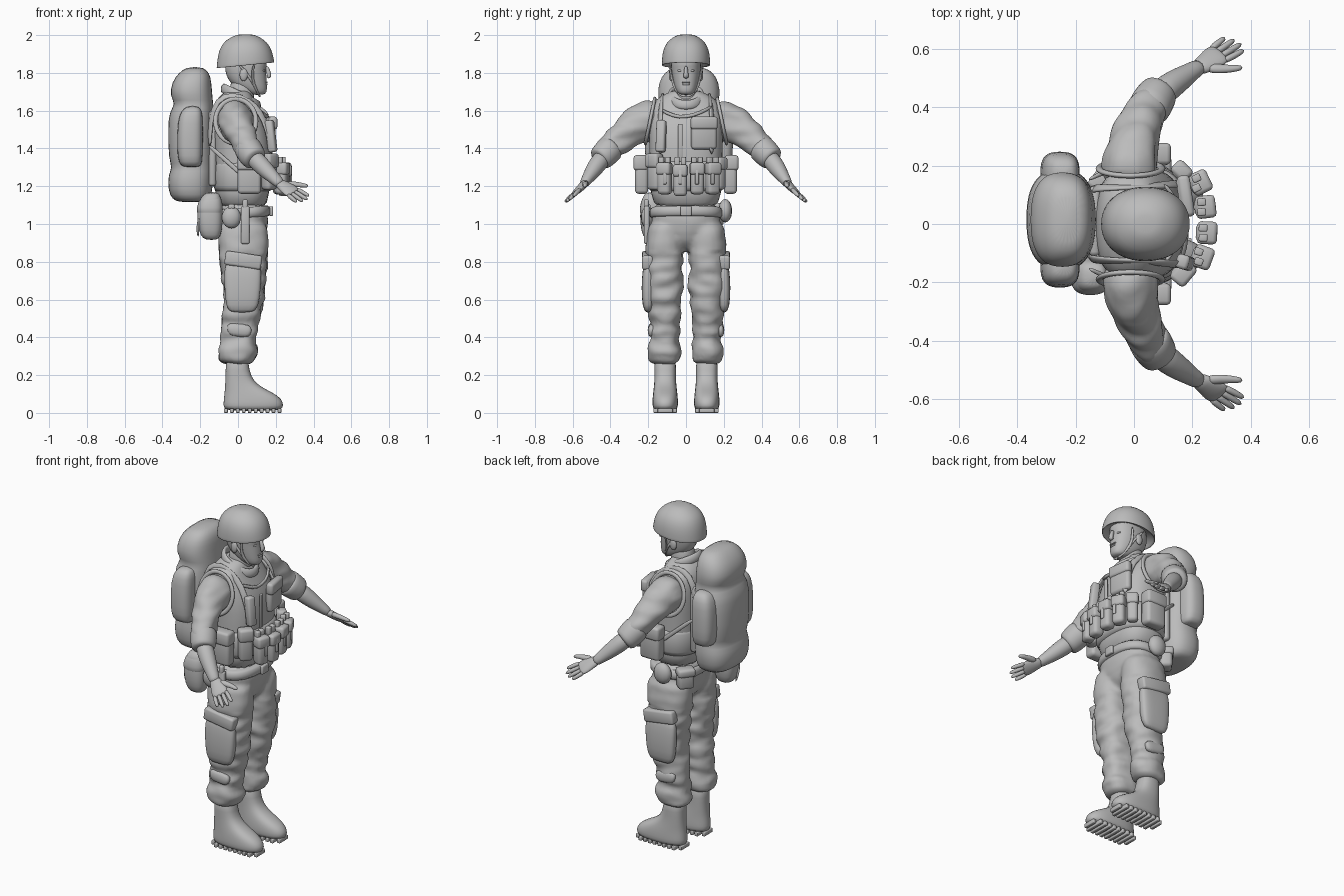
import bpy, bmesh, math
from mathutils import Vector, Matrix, noise

grey = bpy.data.materials.new("plain_grey")
grey.diffuse_color = (0.5, 0.5, 0.5, 1)


def finish(name, bm, angle=50, sub=0):
    bmesh.ops.recalc_face_normals(bm, faces=bm.faces)
    me = bpy.data.meshes.new(name)
    bm.to_mesh(me)
    bm.free()
    me.materials.append(grey)
    me.shade_smooth()
    if not sub:
        me.set_sharp_from_angle(angle=math.radians(angle))
    ob = bpy.data.objects.new(name, me)
    bpy.context.collection.objects.link(ob)
    if sub:
        m = ob.modifiers.new("smooth", 'SUBSURF')
        m.levels = m.render_levels = sub
    return ob


def skin(name, rings, closed=False, sub=1):
    """Bridge a list of vertex rings into one surface."""
    bm = bmesh.new()
    vs = [[bm.verts.new(p) for p in r] for r in rings]
    n = len(vs[0])
    for i in range(len(vs) if closed else len(vs) - 1):
        a, b = vs[i], vs[(i + 1) % len(vs)]
        for j in range(n):
            k = (j + 1) % n
            bm.faces.new((a[j], a[k], b[k], b[j]))
    if not closed:
        bm.faces.new(vs[0])
        bm.faces.new(vs[-1])
    return finish(name, bm, sub=sub)


def oval(n, p):
    for i in range(n):
        a = 2 * math.pi * i / n
        c, s = math.cos(a), math.sin(a)
        yield math.copysign(abs(c) ** (2 / p), c), math.copysign(abs(s) ** (2 / p), s)


def stack(name, rows, p=2.3, n=18, cy=0.0):
    """Horizontal sections: (z, x_back, x_front, half_width[, tilt])."""
    rings = []
    for z, x0, x1, ry, *t in rows:
        cx, rx, k = (x0 + x1) / 2, (x1 - x0) / 2, (t[0] if t else 0)
        rings.append([(cx + u * rx, cy + v * ry, z + k * u * rx) for u, v in oval(n, p)])
    return skin(name, rings)


def path(name, pts, ref=None, n=12, closed=False, sub=1, p=2):
    """Sweep (x, y, z, side_radius, normal_radius); no ref means outward from the body."""
    P = [Vector(q[:3]) for q in pts]
    m, rings = len(P), []
    for i, q in enumerate(pts):
        a = P[(i - 1) % m] if closed or i else P[0]
        b = P[(i + 1) % m] if closed or i < m - 1 else P[-1]
        t = (b - a).normalized()
        r = Vector(ref) if ref else Vector((P[i].x - 0.02, P[i].y, 0.02))
        side = t.cross(r).normalized()
        nor = side.cross(t)
        rings.append([P[i] + side * u * q[3] + nor * v * q[4] for u, v in oval(n, p)])
    return skin(name, rings, closed, sub)


def strap(name, pts, w=0.015, t=0.006, ref=None, closed=False):
    return path(name, [(*q, w, t) for q in pts], ref, n=8, closed=closed, p=4)


def box(name, loc, size, yaw=0, bevel=0.012, pitch=0):
    bm = bmesh.new()
    bmesh.ops.create_cube(bm, size=1)
    bmesh.ops.scale(bm, vec=size, verts=bm.verts)
    bmesh.ops.bevel(bm, geom=bm.edges[:], offset=min(bevel, min(size) * 0.4),
                    segments=2, profile=0.5, affect='EDGES')
    M = Matrix.Translation(loc) @ Matrix.Rotation(yaw, 4, 'Z') @ Matrix.Rotation(pitch, 4, 'Y')
    bmesh.ops.transform(bm, matrix=M, verts=bm.verts)
    return finish(name, bm)


def pouch(name, loc, size, yaw=0):
    """Bag whose local x points outward, with a closing flap."""
    d, w, h = size
    box(name, loc, size, yaw, 0.018)
    off = Vector((0.006 * math.cos(yaw), 0.006 * math.sin(yaw), h * 0.32))
    box(name + "_flap", Vector(loc) + off, (d + 0.004, w + 0.008, h * 0.4), yaw, 0.014)


def ball(name, loc, size):
    bm = bmesh.new()
    bmesh.ops.create_uvsphere(bm, u_segments=14, v_segments=9, radius=1)
    bmesh.ops.transform(bm, matrix=Matrix.Translation(loc) @ Matrix.Diagonal((*size, 1)), verts=bm.verts)
    return finish(name, bm, 180)


def baked(ob):
    return bpy.data.meshes.new_from_object(ob.evaluated_get(bpy.context.evaluated_depsgraph_get()))


def cloth(name, parts, amount, voxel=0.012):
    """Fuse parts into one garment and ruffle it with soft folds."""
    bm = bmesh.new()
    for ob in parts:
        bm.from_mesh(baked(ob))
        bpy.data.objects.remove(ob)
    ob = finish(name, bm, 180)
    r = ob.modifiers.new("fuse", 'REMESH')
    r.mode, r.voxel_size = 'VOXEL', voxel
    s = ob.modifiers.new("soften", 'SMOOTH')
    s.factor, s.iterations = 0.5, 5
    me = baked(ob)
    ob.modifiers.clear()
    for v in me.vertices:
        c = v.co
        v.co = c + v.normal * amount(c) * noise.noise(Vector((c.x * 9, c.y * 9, c.z * 19)))
    me.shade_smooth()
    ob.data = me


# Torso, hips and neck
stack("vest", [(1.07, -.10, .15, .165), (1.15, -.125, .165, .19), (1.3, -.125, .18, .195),
               (1.45, -.138, .178, .198), (1.54, -.14, .15, .2), (1.61, -.132, .11, .195),
               (1.66, -.115, .085, .165), (1.695, -.08, .07, .1), (1.71, -.05, .05, .06)], p=2.6)
trousers = [stack("trouser_seat", [(.855, -.02, .08, .04), (.89, -.075, .125, .09), (.95, -.104, .157, .17),
                                   (1.04, -.11, .165, .19), (1.13, -.105, .15, .178)], p=2.5)]
stack("neck", [(1.62, -.05, .09, .07), (1.7, -.045, .085, .06), (1.78, -.04, .08, .06)])
A = [2 * math.pi * i / 16 for i in range(16)]
path("collar", [(.015 + .095 * math.cos(a), .088 * math.sin(a), 1.675 - .045 * math.cos(a), .026, .014)
                for a in A], closed=True)

# Head
stack("head", [(1.683, .075, .135, .03), (1.695, .04, .152, .046), (1.72, -.01, .155, .06),
               (1.75, -.045, .153, .069), (1.79, -.065, .152, .076), (1.825, -.07, .148, .08),
               (1.845, -.07, .158, .08), (1.9, -.06, .145, .075), (1.94, -.03, .11, .05)])
path("nose", [(.15, 0, 1.838, .009, .01), (.16, 0, 1.805, .011, .013), (.168, 0, 1.782, .016, .014),
              (.155, 0, 1.773, .014, .008)], ref=(1, 0, 0), n=10)
box("upper_lip", (.147, 0, 1.751), (.02, .044, .008), 0, .004)
box("lower_lip", (.146, 0, 1.74), (.02, .036, .009), 0, .004)
stack("helmet", [(1.88, -.08, .155, .10), (1.84, -.107, .186, .12, .1), (1.838, -.115, .194, .129, .1),
                 (1.85, -.114, .192, .129, .1), (1.9, -.108, .185, .127, .03), (1.945, -.09, .168, .113),
                 (1.975, -.062, .14, .09), (1.997, -.02, .1, .055), (2.004, .005, .075, .03)], n=24, p=2.15)

for s, tag in ((1, "left"), (-1, "right")):
    ball("eye_" + tag, (.134, s * .031, 1.812), (.011, .014, .007))
    ball("ear_" + tag, (.03, s * .079, 1.79), (.022, .012, .034))
    for i, x in enumerate((.085, .0)):
        strap(f"chin_strap_{tag}_{i}", [(x, s * .087, 1.85), (.07, s * .077, 1.77), (.1, s * .056, 1.705),
                                        (.115, s * .02, 1.678), (.115, 0, 1.677)], .008, .005)

    # Sleeve, rolled cuff, forearm
    def arm(name, rows):
        return path(f"{name}_{tag}", [(x, s * y, z, a, b) for x, y, z, a, b in rows],
                    ref=(0, s * .6, .8), n=16)
    sleeve = arm("sleeve", [(-.02, .12, 1.57, .09, .09), (-.017, .19, 1.555, .1, .112), (-.008, .245, 1.53, .094, .107),
                            (.003, .29, 1.505, .084, .095), (.02, .34, 1.46, .077, .08),
                            (.042, .39, 1.415, .071, .071), (.063, .43, 1.378, .064, .064),
                            (.075, .452, 1.355, .052, .052)])
    cloth("sleeve_" + tag, [sleeve], lambda c: .012)
    arm("cuff", [(.044, .385, 1.413, .062, .062), (.049, .395, 1.405, .077, .077), (.072, .432, 1.367, .073, .073),
                 (.088, .456, 1.343, .068, .068), (.093, .462, 1.338, .05, .05)])
    arm("forearm", [(.066, .425, 1.37, .05, .05), (.118, .47, 1.315, .049, .049), (.163, .5, 1.27, .042, .041),
                    (.203, .527, 1.232, .032, .029), (.232, .545, 1.205, .03, .024)])
    # Hand: palm, four fingers and a thumb
    W, T = Vector((.225, .54, 1.21)), Vector((.73, .48, -.48)).normalized()
    S = T.cross(Vector((0, .6, .78))).normalized()
    def at(t, o, r, q):
        return (*(W + T * t + S * o), r, q)
    arm("palm", [at(-.02, 0, .028, .022), at(.02, .003, .037, .021), at(.055, .002, .046, .019),
                 at(.088, 0, .046, .015), at(.1, 0, .038, .01)])
    for i, (o, l) in enumerate(((.034, .08), (.012, .094), (-.011, .088), (-.033, .068))):
        arm(f"finger_{i}", [at(.08, o, .0125, .013), at(.09 + l * .5, o * 1.15, .0115, .012),
                            at(.09 + l, o * 1.25, .009, .009)])
    arm("thumb", [at(.015, .02, .02, .017), at(.05, .055, .017, .014), at(.082, .08, .013, .012),
                  at(.112, .098, .009, .009)])

    # Vest edging round the arm, and straps
    path("arm_hole_" + tag, [(-.012 + .11 * math.cos(a), s * (.19 - .025 * math.sin(a)),
                              1.545 + .12 * math.sin(a), .014, .01) for a in A],
         ref=(0, 1, 0), closed=True, n=8)
    strap("shoulder_strap_" + tag, [(-.15, s * .11, 1.4), (-.148, s * .12, 1.55), (-.115, s * .125, 1.66),
                                    (-.03, s * .125, 1.69), (.06, s * .13, 1.65), (.115, s * .135, 1.6),
                                    (.16, s * .138, 1.5), (.18, s * .135, 1.36)], .018, .008)
    strap("pack_side_strap_" + tag, [(-.16, s * .15, 1.42), (-.09, s * .185, 1.36), (0, s * .202, 1.28),
                                     (.07, s * .195, 1.22)], .012, .008)

    # Trouser leg with gathered hem, and cargo pocket
    trousers.append(stack("trouser_leg_" + tag, [
        (1.03, -.1, .155, .08), (.93, -.108, .163, .1), (.86, -.105, .162, .104), (.8, -.1, .158, .1),
        (.7, -.088, .145, .1), (.62, -.078, .142, .097), (.54, -.08, .125, .09), (.48, -.09, .118, .084),
        (.45, -.08, .1, .075), (.42, -.097, .112, .087), (.385, -.086, .09, .072), (.35, -.108, .107, .092),
        (.31, -.098, .108, .083), (.28, -.104, .1, .088), (.258, -.08, .07, .066)], cy=s * .113))
    stack("cargo_pocket_" + tag, [(.53, -.04, .08, .012), (.56, -.065, .11, .03), (.66, -.072, .122, .036),
                                  (.76, -.075, .125, .03), (.81, -.06, .11, .015)], p=3.2, cy=s * .201)
    box("cargo_flap_" + tag, (.028, s * .203, .808), (.195, .06, .075), 0, .012, .15)
    stack("knee_fold_" + tag, [(.4, -.05, .06, .015, -.1), (.44, -.06, .075, .025, -.1),
                               (.475, -.055, .07, .012, -.1)], p=3, cy=s * .182)

    # Boots with treaded soles
    stack("boot_" + tag, [(.008, -.075, .235, .062), (.04, -.08, .244, .069), (.075, -.077, .233, .068),
                          (.105, -.073, .19, .065), (.135, -.07, .127, .061), (.17, -.068, .083, .058),
                          (.22, -.066, .06, .057), (.3, -.066, .056, .06)], p=2.5, cy=s * .11)
    for i in range(10):
        box(f"tread_{tag}_{i}", (-.064 + i * .0315, s * .11, .012), (.02, .124 if 0 < i < 9 else .08, .024), 0, .004)

    # Side pouches on the waist rig and pack
    pouch("side_pouch_" + tag, (.06, s * .235, 1.26), (.07, .125, .2), s * math.pi / 2)
    stack("pack_side_pouch_" + tag, [(1.3, -.29, -.2, .04), (1.32, -.315, -.19, .07), (1.4, -.325, -.185, .078),
                                     (1.55, -.32, -.185, .075), (1.6, -.3, -.19, .06), (1.625, -.27, -.21, .03)],
          p=2.8, cy=.015 + s * .158)

cloth("trousers", trousers, lambda c: .016 if c.z < .85 else .005)

# Waist rig and belt
stack("waist_rig", [(1.17, -.12, .17, .19), (1.175, -.134, .186, .203), (1.33, -.135, .195, .206),
                    (1.335, -.12, .18, .19)], p=2.6)
stack("belt", [(1.03, -.1, .16, .18, .08), (1.032, -.12, .176, .198, .08), (1.085, -.12, .174, .196, .08),
               (1.09, -.1, .155, .18, .08)], p=2.5)
box("buckle", (.176, 0, 1.068), (.02, .06, .05), 0, .006)

# Ammunition pouches across the front
for i, (x, y, yaw) in enumerate(((.222, .14, .45), (.24, .058, .12), (.245, -.03, -.05), (.23, -.112, -.35))):
    pouch(f"ammo_pouch_{i}", (x, y, 1.24 - .01 * (i == 2)), (.065, .07, .165), yaw)
    for k in (-.017, .017):
        box(f"magazine_{i}_{k}", (x - .008, y + k, 1.33), (.03, .026, .05), yaw, .005)
    box(f"ammo_tab_{i}", (x + .035, y, 1.25), (.012, .02, .08), yaw, .004)
pouch("front_side_pouch", (.165, -.165, 1.275), (.06, .075, .19), -.7)
pouch("front_end_pouch", (.16, .178, 1.265), (.05, .06, .17), .8)

# Chest kit
pouch("chest_pouch", (.172, .095, 1.48), (.04, .135, .17), .15)
box("radio", (.175, -.132, 1.465), (.045, .05, .17), -.3, .012, -.12)
strap("chest_strap", [(.1, -.14, 1.61), (.152, -.07, 1.57), (.158, 0, 1.565), (.15, .08, 1.59), (.1, .14, 1.625)],
      .01, .008)
box("vest_closure", (.176, -.03, 1.43), (.012, .025, .2), 0, .004)

# Hip kit
stack("hip_bag", [(.915, -.17, -.11, .03), (.935, -.2, -.09, .052), (1.0, -.215, -.08, .066), (1.08, -.22, -.08, .066),
                  (1.14, -.2, -.09, .055), (1.17, -.17, -.1, .035)], p=2.6, cy=-.178)
stack("hip_bag_flap", [(1.05, -.2, -.09, .055), (1.053, -.224, -.078, .07), (1.12, -.216, -.08, .065),
                       (1.165, -.17, -.1, .035)], p=2.6, cy=-.178)
strap("hip_bag_tie", [(-.2, -.22, 1.05), (-.215, -.2, .99), (-.21, -.17, .93)], .008, .006)
ball("canteen", (-.035, -.205, 1.035), (.052, .034, .058))
box("canteen_cap", (-.035, -.205, 1.09), (.035, .035, .03), 0, .008)
box("sheath", (.038, -.208, .995), (.045, .03, .2), 0, .008)
box("knife_grip", (.038, -.21, 1.1), (.028, .026, .06), 0, .008)
ball("hip_canteen", (.01, .208, 1.07), (.055, .036, .062))
pouch("rear_pouch", (-.1, .15, 1.05), (.07, .09, .12), 2.5)

# Backpack
stack("backpack", [(1.115, -.31, -.17, .11), (1.13, -.35, -.145, .15), (1.18, -.371, -.135, .17),
                   (1.26, -.371, -.13, .175), (1.3, -.348, -.13, .162), (1.34, -.368, -.13, .174),
                   (1.5, -.372, -.13, .176), (1.595, -.366, -.13, .17), (1.635, -.33, -.13, .148),
                   (1.675, -.362, -.135, .168), (1.75, -.352, -.14, .16), (1.8, -.315, -.15, .132),
                   (1.832, -.27, -.185, .085)], p=2.5, n=24, cy=.015)
box("pack_frame", (-.135, .01, 1.4), (.04, .24, .4), 0, .015)
